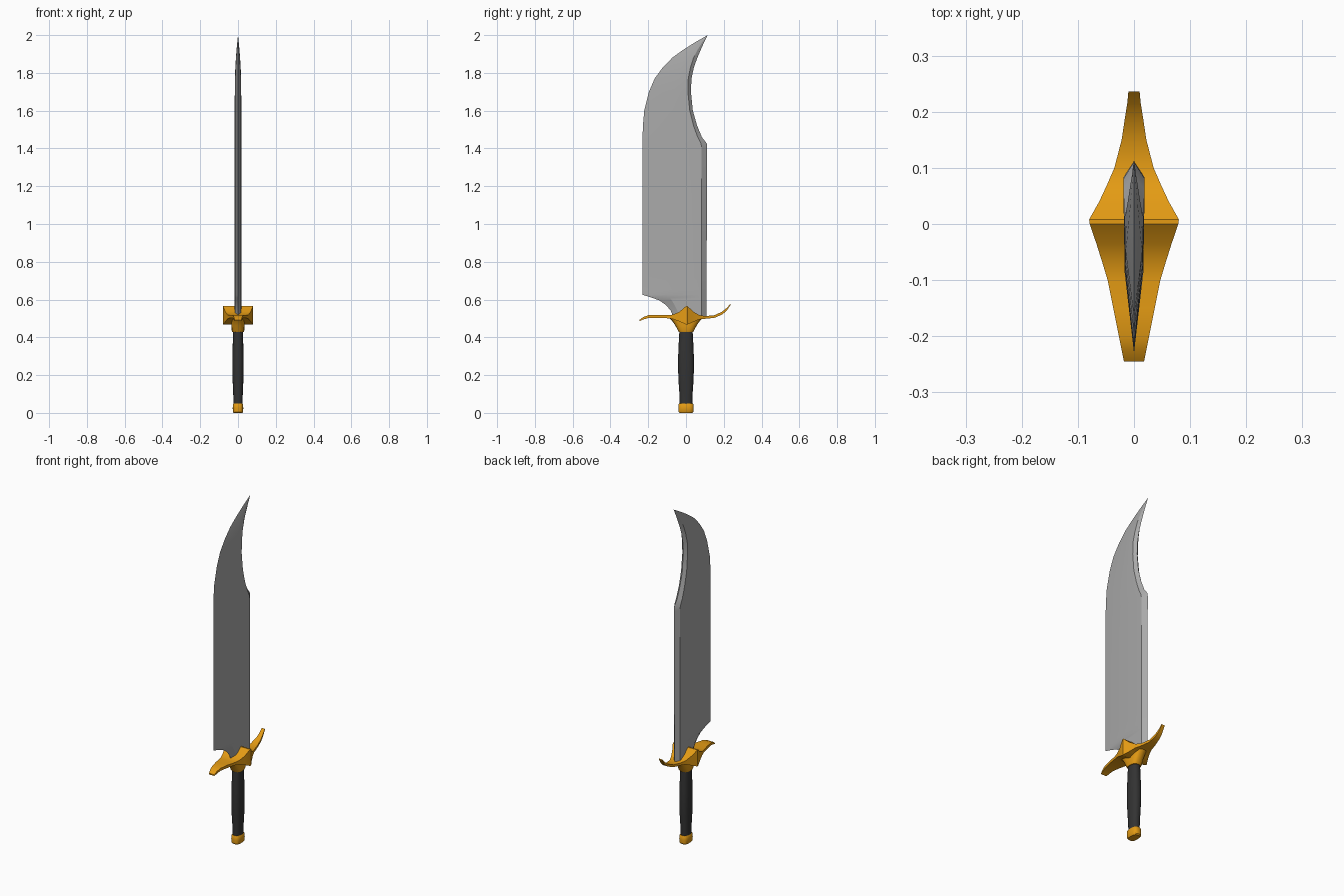
import bpy, bmesh, math


def material(name, rgb):
    m = bpy.data.materials.new(name)
    m.diffuse_color = (*rgb, 1)
    return m


steel = material("steel grey", (0.40, 0.40, 0.40))
gold = material("gold", (0.78, 0.33, 0.007))
leather = material("dark leather", (0.033, 0.033, 0.033))


def loft(name, rings, mat, angle):
    """Join equal-length rings of points into a closed, capped skin."""
    bm = bmesh.new()
    rows = [[bm.verts.new(p) for p in ring] for ring in rings]
    n = len(rows[0])
    for a, b in zip(rows, rows[1:]):
        for i in range(n):
            j = (i + 1) % n
            bm.faces.new((a[i], a[j], b[j], b[i]))
    bm.faces.new(rows[0][::-1])
    bm.faces.new(rows[-1])
    bmesh.ops.remove_doubles(bm, verts=bm.verts, dist=0.0002)
    bmesh.ops.recalc_face_normals(bm, faces=bm.faces)
    me = bpy.data.meshes.new(name)
    bm.to_mesh(me)
    bm.free()
    me.materials.append(mat)
    ob = bpy.data.objects.new(name, me)
    bpy.context.collection.objects.link(ob)
    bpy.ops.object.select_all(action='DESELECT')
    ob.select_set(True)
    bpy.context.view_layer.objects.active = ob
    bpy.ops.object.shade_smooth_by_angle(angle=math.radians(angle))
    return ob


def oval(rx, ry, z, n=20, power=1.0):
    """Oval ring; a power below 1 makes it boxier."""
    pts = []
    for i in range(n):
        c = math.cos(2 * math.pi * i / n)
        s = math.sin(2 * math.pi * i / n)
        pts.append((math.copysign(abs(c) ** power, c) * rx,
                    math.copysign(abs(s) ** power, s) * ry, z))
    return pts


# Blade: height, cutting edge, bevel line, spine ridge, spine, half thickness
blade_rows = [
    (0.50, -0.065, -0.035, 0.083, 0.108, 0.019),
    (0.54, -0.080, -0.045, 0.083, 0.108, 0.019),
    (0.57, -0.105, -0.060, 0.083, 0.108, 0.019),
    (0.595, -0.140, -0.075, 0.083, 0.108, 0.019),
    (0.61, -0.180, -0.085, 0.083, 0.108, 0.019),
    (0.625, -0.230, -0.085, 0.083, 0.108, 0.019),
    (0.65, -0.230, -0.066, 0.083, 0.108, 0.019),
    (0.72, -0.230, -0.050, 0.083, 0.109, 0.019),
    (1.40, -0.230, -0.070, 0.083, 0.112, 0.019),
    (1.425, -0.230, -0.071, 0.080, 0.111, 0.019),
    (1.46, -0.230, -0.072, 0.062, 0.084, 0.019),
    (1.52, -0.228, -0.073, 0.040, 0.059, 0.018),
    (1.60, -0.221, -0.072, 0.020, 0.036, 0.018),
    (1.70, -0.196, -0.062, 0.010, 0.026, 0.017),
    (1.77, -0.166, -0.048, 0.012, 0.029, 0.017),
    (1.83, -0.122, -0.025, 0.024, 0.042, 0.014),
    (1.88, -0.073, 0.002, 0.040, 0.060, 0.011),
    (1.92, -0.018, 0.031, 0.060, 0.077, 0.008),
    (1.96, 0.045, 0.070, 0.085, 0.095, 0.004),
    (2.00, 0.1148, 0.115, 0.115, 0.1152, 0.0001),
]
rings = []
for z, edge, bevel, ridge, spine, t in blade_rows:
    rings.append([(0, edge, z), (0.88 * t, bevel, z), (t, ridge, z),
                  (0, spine, z), (-t, ridge, z), (-0.88 * t, bevel, z)])
loft("blade", rings, steel, 20)

# Crossguard: depth, half width, underside height, top height
guard_rows = [
    (-0.245, 0.018, 0.486, 0.493),
    (-0.225, 0.022, 0.495, 0.508),
    (-0.200, 0.027, 0.502, 0.517),
    (-0.150, 0.037, 0.503, 0.519),
    (-0.100, 0.047, 0.501, 0.517),
    (-0.070, 0.056, 0.497, 0.520),
    (-0.035, 0.067, 0.484, 0.535),
    (0.000, 0.079, 0.468, 0.565),
    (0.008, 0.080, 0.468, 0.565),
    (0.040, 0.062, 0.482, 0.535),
    (0.070, 0.048, 0.495, 0.518),
    (0.100, 0.035, 0.498, 0.512),
    (0.150, 0.022, 0.503, 0.517),
    (0.190, 0.016, 0.520, 0.535),
    (0.215, 0.012, 0.540, 0.555),
    (0.236, 0.010, 0.572, 0.578),
]
loft("crossguard", [[(-w, y, lo), (w, y, lo), (w, y, hi), (-w, y, hi)]
                    for y, w, lo, hi in guard_rows], gold, 30)

# Collar flaring from the grip into the crossguard
loft("collar", [oval(rx, ry, z, power=0.75) for rx, ry, z in (
    (0.030, 0.037, 0.427), (0.033, 0.042, 0.435), (0.034, 0.056, 0.462),
    (0.035, 0.074, 0.488), (0.036, 0.090, 0.504))], gold, 35)

# Grip with a gentle swell
loft("grip", [oval(rx, ry, z, power=0.85) for rx, ry, z in (
    (0.024, 0.033, 0.04), (0.025, 0.034, 0.09), (0.028, 0.039, 0.16),
    (0.030, 0.042, 0.23), (0.030, 0.042, 0.29), (0.028, 0.039, 0.36),
    (0.026, 0.035, 0.435))], leather, 35)

# Pommel cap
loft("pommel", [oval(rx, ry, z, power=0.7) for rx, ry, z in (
    (0.023, 0.035, 0.0), (0.027, 0.040, 0.006), (0.028, 0.041, 0.025),
    (0.027, 0.040, 0.044), (0.023, 0.036, 0.050))], gold, 35)
